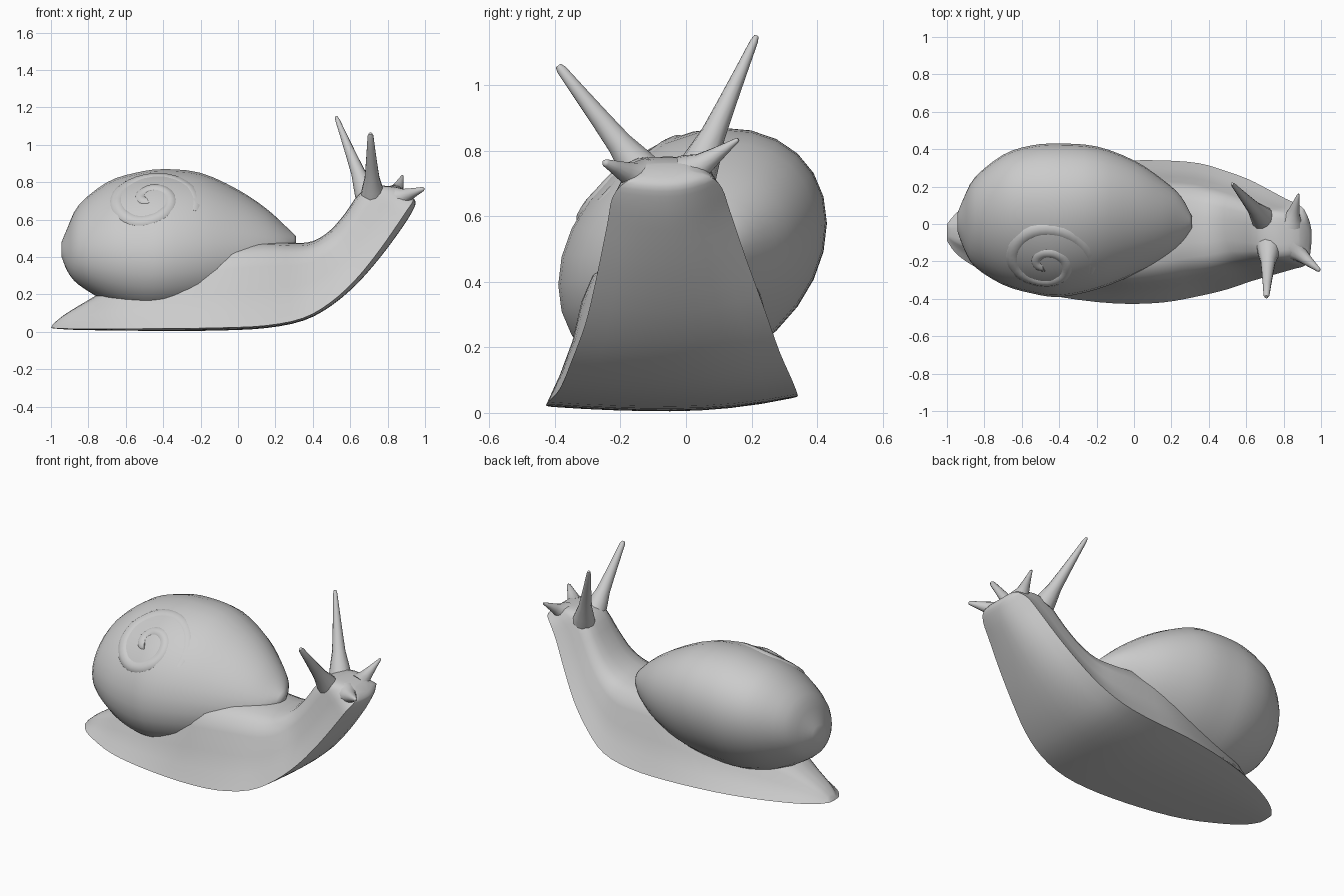
import bpy, bmesh
from math import sin, cos, pi, sqrt, radians
from mathutils import Vector

cube = bpy.data.objects.get("Cube")
if cube:
    bpy.data.objects.remove(cube, do_unlink=True)

grey = bpy.data.materials.new("plain grey")
grey.use_nodes = True
grey.diffuse_color = (0.6, 0.6, 0.6, 1)
grey.node_tree.nodes["Principled BSDF"].inputs["Base Color"].default_value = (0.6, 0.6, 0.6, 1)


def refine(rows, steps):
    """Smoothly interpolate a list of section parameters."""
    out = []
    last = len(rows) - 1
    for i in range(last):
        a, b, c, d = (rows[max(0, min(last, i + k))] for k in (-1, 0, 1, 2))
        for s in range(steps):
            t = s / steps
            out.append([q + 0.5 * t * (r - p + t * (2 * p - 5 * q + 4 * r - w
                        + t * (3 * (q - r) + w - p)))
                        for p, q, r, w in zip(a, b, c, d)])
    out.append(list(rows[-1]))
    return out


def loft(name, rings, angle):
    """Skin closed rings of points into a capped, smooth-shaded object."""
    bm = bmesh.new()
    loops = [[bm.verts.new(p) for p in ring] for ring in rings]
    n = len(loops[0])
    for a, b in zip(loops, loops[1:]):
        for j in range(n):
            k = (j + 1) % n
            bm.faces.new((a[j], a[k], b[k], b[j]))
    bm.faces.new(loops[0])
    bm.faces.new(loops[-1])
    bmesh.ops.recalc_face_normals(bm, faces=bm.faces)
    mesh = bpy.data.meshes.new(name)
    bm.to_mesh(mesh)
    bm.free()
    mesh.materials.append(grey)
    obj = bpy.data.objects.new(name, mesh)
    bpy.context.collection.objects.link(obj)
    bpy.ops.object.select_all(action='DESELECT')
    obj.select_set(True)
    bpy.context.view_layer.objects.active = obj
    bpy.ops.object.shade_smooth_by_angle(angle=radians(angle))
    return obj


def tube(name, path, radii, across, sides=12):
    """Round tube of changing radius along a path that never runs along 'across'."""
    rings = []
    for i, p in enumerate(path):
        along = path[min(i + 1, len(path) - 1)] - path[max(i - 1, 0)]
        u = along.cross(across).normalized()
        v = along.cross(u).normalized()
        rings.append([p + radii[i] * (u * cos(2 * pi * j / sides) + v * sin(2 * pi * j / sides))
                      for j in range(sides)])
    return loft(name, rings, 60)


# Body: sole x, sole z, back x, back z, right edge y, left edge y, taper, left edge lift
body = [
    (-1.0, 0.02, -0.99, 0.04, -0.09, 0.0, 1.3, 0.1),
    (-0.95, 0.015, -0.93, 0.09, -0.16, 0.06, 1.5, 0.1),
    (-0.85, 0.01, -0.8, 0.17, -0.23, 0.13, 1.5, 0.1),
    (-0.65, 0.007, -0.62, 0.27, -0.33, 0.22, 1.3, 0.1),
    (-0.4, 0.005, -0.38, 0.35, -0.39, 0.29, 1.1, 0.1),
    (-0.1, 0.007, -0.09, 0.46, -0.425, 0.335, 0.9, 0.09),
    (0.15, 0.02, 0.13, 0.485, -0.42, 0.34, 0.95, 0.08),
    (0.35, 0.06, 0.3, 0.475, -0.385, 0.325, 1, 0.09),
    (0.5, 0.14, 0.4, 0.485, -0.35, 0.285, 1, 0.14),
    (0.64, 0.26, 0.49, 0.54, -0.305, 0.24, 1, 0.2),
    (0.77, 0.41, 0.57, 0.63, -0.27, 0.185, 0.9, 0.26),
    (0.88, 0.56, 0.65, 0.74, -0.24, 0.135, 0.8, 0.3),
    (0.93, 0.64, 0.74, 0.78, -0.225, 0.11, 0.7, 0.33),
    (0.95, 0.69, 0.84, 0.775, -0.19, 0.075, 0.7, 0.35),
    (0.935, 0.72, 0.89, 0.76, -0.14, 0.02, 0.8, 0.35),
]
# Half outline of the flank: width fraction, height fraction
flank = [(1, 0), (0.88, 0.2), (0.77, 0.43), (0.69, 0.7), (0.6, 0.87), (0.42, 0.96), (0.2, 0.99)]
back = flank + [(0, 1)] + [(-w, h) for w, h in reversed(flank)]
rings = []
for xs, zs, xt, zt, y0, y1, taper, left in refine(body, 3):
    right = left * 0.35
    outline = []
    for w, h in back:
        lift = left if w > 0 else right
        outline.append(((1 if w > 0 else -1) * abs(w) ** taper, lift + (1 - lift) * h))
    outline += [(w, (left if w > 0 else right) * w * w)
                for w in (-0.75, -0.5, -0.25, 0, 0.25, 0.5, 0.75)]
    rings.append([(xs + (xt - xs) * h, (y0 + y1) / 2 + (y1 - y0) / 2 * w, zs + (zt - zs) * h)
                  for w, h in outline])
loft("body", rings, 50)

# Shell: x, y range, z range of leaning oval sections
shell_sections = [
    (-0.943, -0.04, 0.06, 0.4, 0.48),
    (-0.91, -0.13, 0.14, 0.32, 0.56),
    (-0.85, -0.23, 0.25, 0.25, 0.68),
    (-0.7, -0.325, 0.37, 0.16, 0.8),
    (-0.55, -0.37, 0.42, 0.11, 0.85),
    (-0.4, -0.39, 0.43, 0.1, 0.87),
    (-0.2, -0.35, 0.415, 0.13, 0.85),
    (0.0, -0.27, 0.34, 0.2, 0.76),
    (0.15, -0.19, 0.24, 0.28, 0.66),
    (0.25, -0.11, 0.15, 0.38, 0.57),
    (0.31, -0.02, 0.04, 0.46, 0.51),
]
lean = 0.23
rings = []
for x, y0, y1, z0, z1 in refine(shell_sections, 3):
    ry, rz = (y1 - y0) / 2, (z1 - z0) / 2
    rz = sqrt(max(rz * rz - (lean * ry) ** 2, 0.0001))
    rings.append([(x, (y0 + y1) / 2 + ry * cos(t), (z0 + z1) / 2 + rz * sin(t) + lean * ry * cos(t))
                  for t in (2 * pi * j / 28 for j in range(28))])
shell = loft("shell", rings, 60)

# Faint spiral of inner whorls, laid on the right upper side of the shell
normal = Vector((0, -0.63, 0.78)).normalized()
side = Vector((1, 0, 0))
up = normal.cross(side)
apex = Vector((-0.47, -0.22, 0.72))
path, radii = [], []
for i in range(61):
    t = i / 60
    r = 0.22 * (1 - t) + 0.02
    a = -0.3 + 3.5 * pi * t
    start = apex + side * r * cos(a) + up * r * sin(a) + normal * 0.5
    hit, spot, _, _ = shell.ray_cast(start, -normal)
    if hit:
        thick = 0.06 - 0.025 * t
        path.append(spot - normal * (thick - 0.008 * min(1, t * 4)))
        radii.append(thick)
tube("shell_spiral", path, radii, normal)


# Tentacles: flared at the root, slim and blunt at the tip
def tentacle(name, root, tip, wide, thin):
    root, tip = Vector(root), Vector(tip)
    path = [root.lerp(tip, f) for f in (0, 0.12, 0.28, 0.5, 0.75, 0.96, 1)]
    flare = (1, 0.8, 0.5, 0.32, 0.14, 0, 0)
    radii = [thin + (wide - thin) * f for f in flare]
    radii[-1] = thin * 0.6
    tube(name, path, radii, Vector((0.9, 0.1, 0.3)))


tentacle("left_eye_stalk", (0.69, 0.03, 0.73), (0.525, 0.215, 1.15), 0.065, 0.012)
tentacle("right_eye_stalk", (0.72, -0.13, 0.73), (0.708, -0.39, 1.06), 0.065, 0.016)
tentacle("left_feeler", (0.84, 0.01, 0.73), (0.88, 0.16, 0.835), 0.065, 0.008)
tentacle("right_feeler", (0.85, -0.13, 0.71), (0.993, -0.25, 0.765), 0.07, 0.012)
